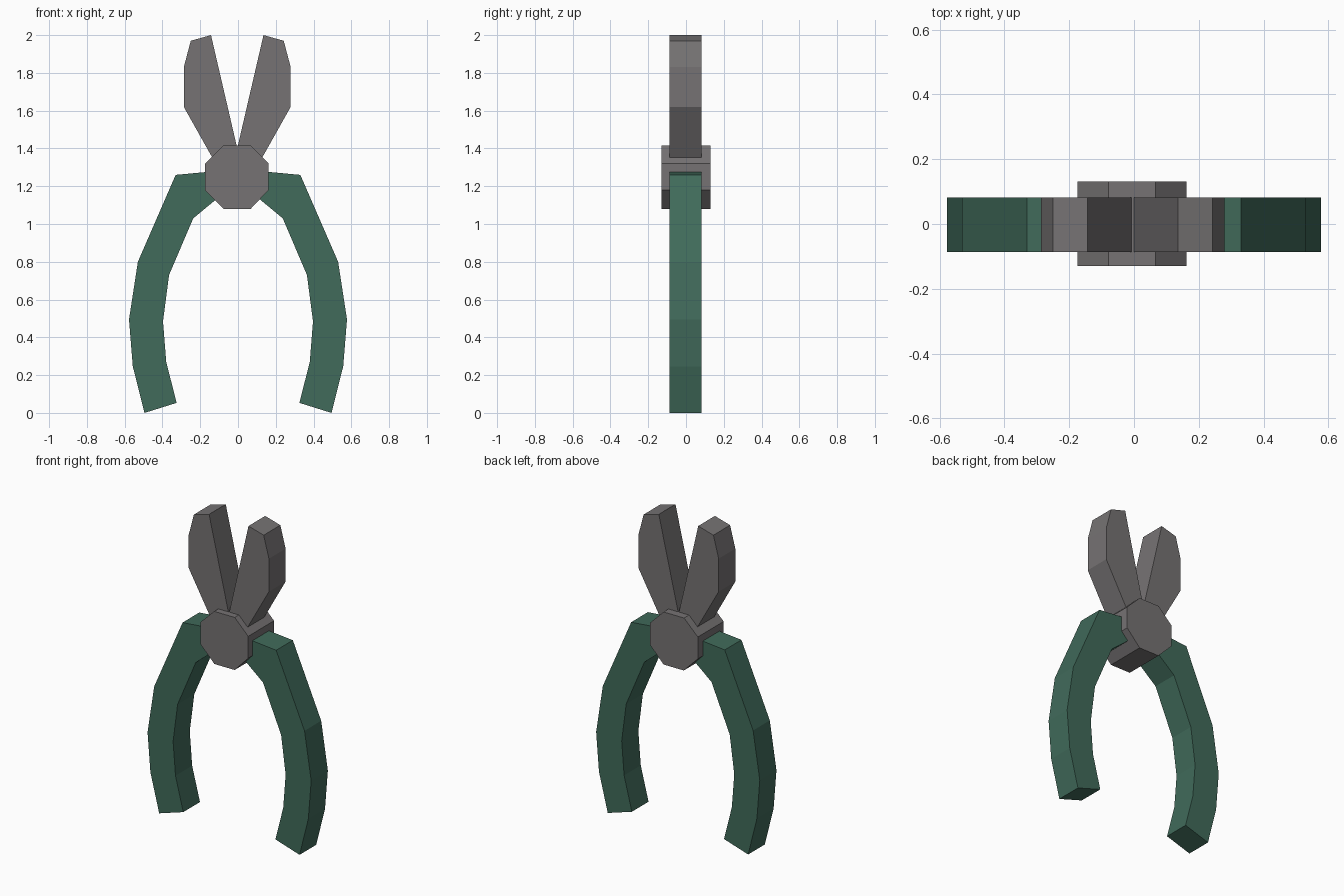
import bpy, bmesh

if "Cube" in bpy.data.objects:
    bpy.data.objects.remove(bpy.data.objects["Cube"])


def material(name, rgb):
    m = bpy.data.materials.new(name)
    m.diffuse_color = (*rgb, 1)
    m.use_nodes = True
    m.node_tree.nodes["Principled BSDF"].inputs["Base Color"].default_value = m.diffuse_color
    return m


steel = material("grey steel", (0.18, 0.17, 0.172))
grip = material("green grip", (0.052, 0.145, 0.103))


def plate(name, profile, y0, y1, mat, side=1, axis=0.0):
    """Extrude an x-z profile from y0 to y1, optionally mirrored about x = axis."""
    bm = bmesh.new()
    verts = [bm.verts.new((axis + side * (x - axis), y0, z)) for x, z in profile]
    face = bm.faces.new(verts)
    ext = bmesh.ops.extrude_face_region(bm, geom=[face])["geom"]
    new = [v for v in ext if isinstance(v, bmesh.types.BMVert)]
    bmesh.ops.translate(bm, verts=new, vec=(0, y1 - y0, 0))
    bmesh.ops.recalc_face_normals(bm, faces=bm.faces)
    me = bpy.data.meshes.new(name)
    bm.to_mesh(me)
    bm.free()
    me.materials.append(mat)
    ob = bpy.data.objects.new(name, me)
    bpy.context.collection.objects.link(ob)
    return ob


# Curved handle profile, right side, running into the pivot
handle = [(0.03, 1.29), (0.17, 1.275), (0.33, 1.26), (0.53, 0.80), (0.577, 0.495),
          (0.557, 0.246), (0.495, 0.0), (0.325, 0.053), (0.38, 0.27), (0.397, 0.485),
          (0.365, 0.73), (0.237, 1.03), (0.11, 1.135), (0.03, 1.20)]

# Jaw blade profile, right side
jaw = [(-0.003, 1.26), (-0.003, 1.405), (0.135, 2.0), (0.242, 1.97), (0.279, 1.83),
       (0.279, 1.62), (0.13, 1.355), (0.07, 1.26)]

for side, label in ((1, "right"), (-1, "left")):
    plate(label + "_handle", handle, -0.087, 0.081, grip, side)
    plate(label + "_jaw", jaw, -0.087, 0.081, steel, side, -0.004)

# Octagonal pivot
pivot = [(-0.078, 1.415), (0.067, 1.415), (0.162, 1.32), (0.162, 1.18),
         (0.067, 1.08), (-0.076, 1.08), (-0.175, 1.18), (-0.175, 1.32)]
plate("pivot", pivot, -0.129, 0.131, steel)
